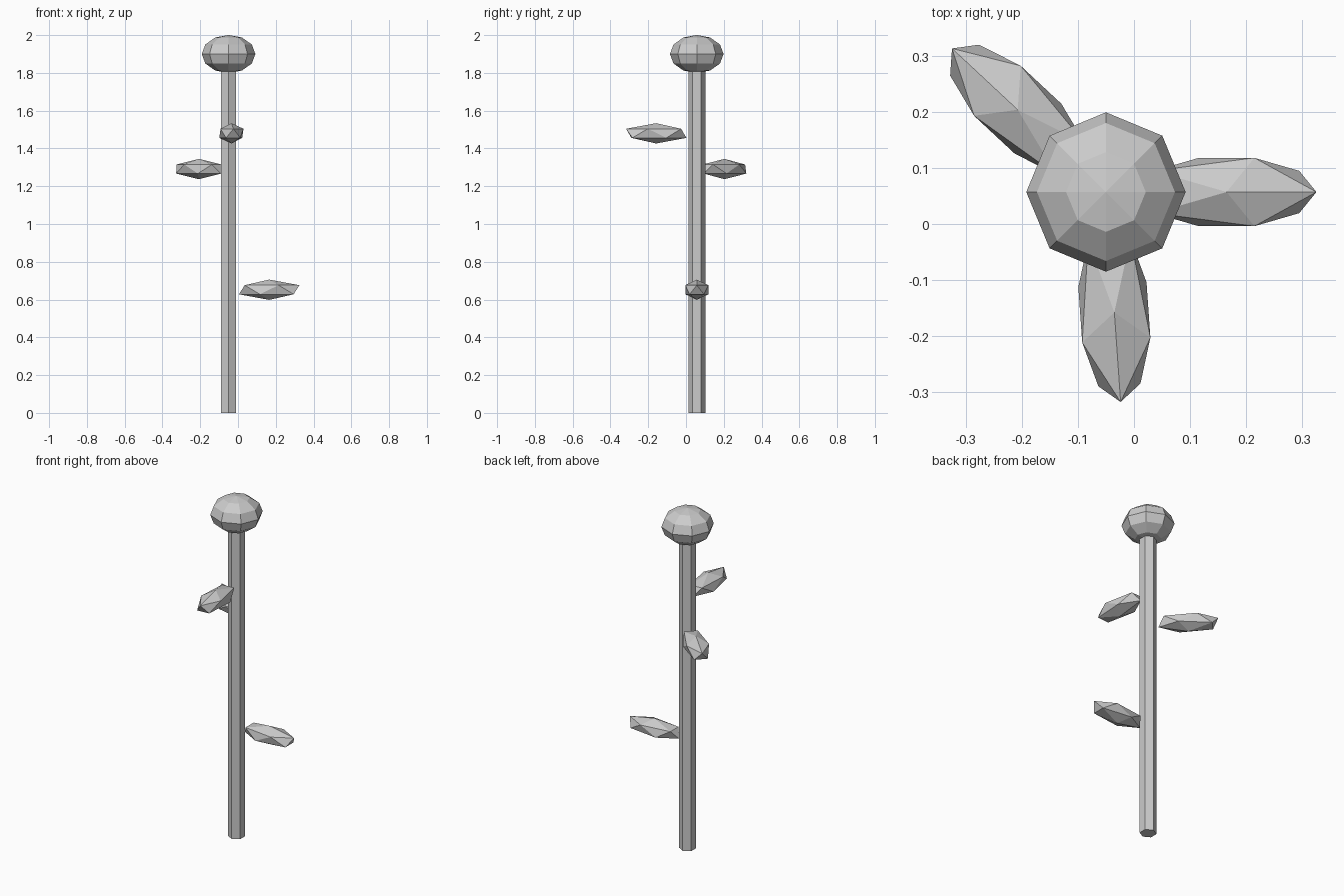
import bpy
from math import radians, cos, sin
from mathutils import Vector

cube = bpy.data.objects.get("Cube")
if cube:
    bpy.data.objects.remove(cube, do_unlink=True)

AXIS = Vector((-0.05, 0.057, 0))   # centre line of the stem
HEAD_Z = 1.9

grey = bpy.data.materials.new("light grey")
grey.use_nodes = True
colour = (0.6, 0.6, 0.6, 1)
grey.diffuse_color = colour
grey.node_tree.nodes["Principled BSDF"].inputs["Base Color"].default_value = colour


def finish(name, scale=(1, 1, 1), turn=0):
    """Name, scale, turn and colour the newest primitive."""
    part = bpy.context.object
    part.name = name
    part.scale = scale
    part.rotation_euler.z = turn
    part.data.materials.append(grey)
    bpy.ops.object.shade_flat()


# Six-sided stem, ending inside the head
bpy.ops.mesh.primitive_cylinder_add(
    vertices=6, radius=0.045, depth=HEAD_Z, location=AXIS + Vector((0, 0, HEAD_Z / 2)))
finish("stem")

# Flattened faceted head
bpy.ops.mesh.primitive_uv_sphere_add(
    segments=8, ring_count=6, radius=0.142, location=AXIS + Vector((0, 0, HEAD_Z)))
finish("flower_head", scale=(1, 1, 0.71))

# Leaves spiral up the stem, each a stretched icosahedron pointing outwards
leaves = {"lower_leaf": (0, 0.652), "middle_leaf": (137, 1.291), "upper_leaf": (274, 1.48)}
for name, (degrees, height) in leaves.items():
    angle = radians(degrees)
    offset = Vector((0.215 * cos(angle), 0.215 * sin(angle), height))
    bpy.ops.mesh.primitive_ico_sphere_add(subdivisions=1, radius=0.179, location=AXIS + offset)
    finish(name, scale=(1, 0.4, 0.3), turn=angle)
